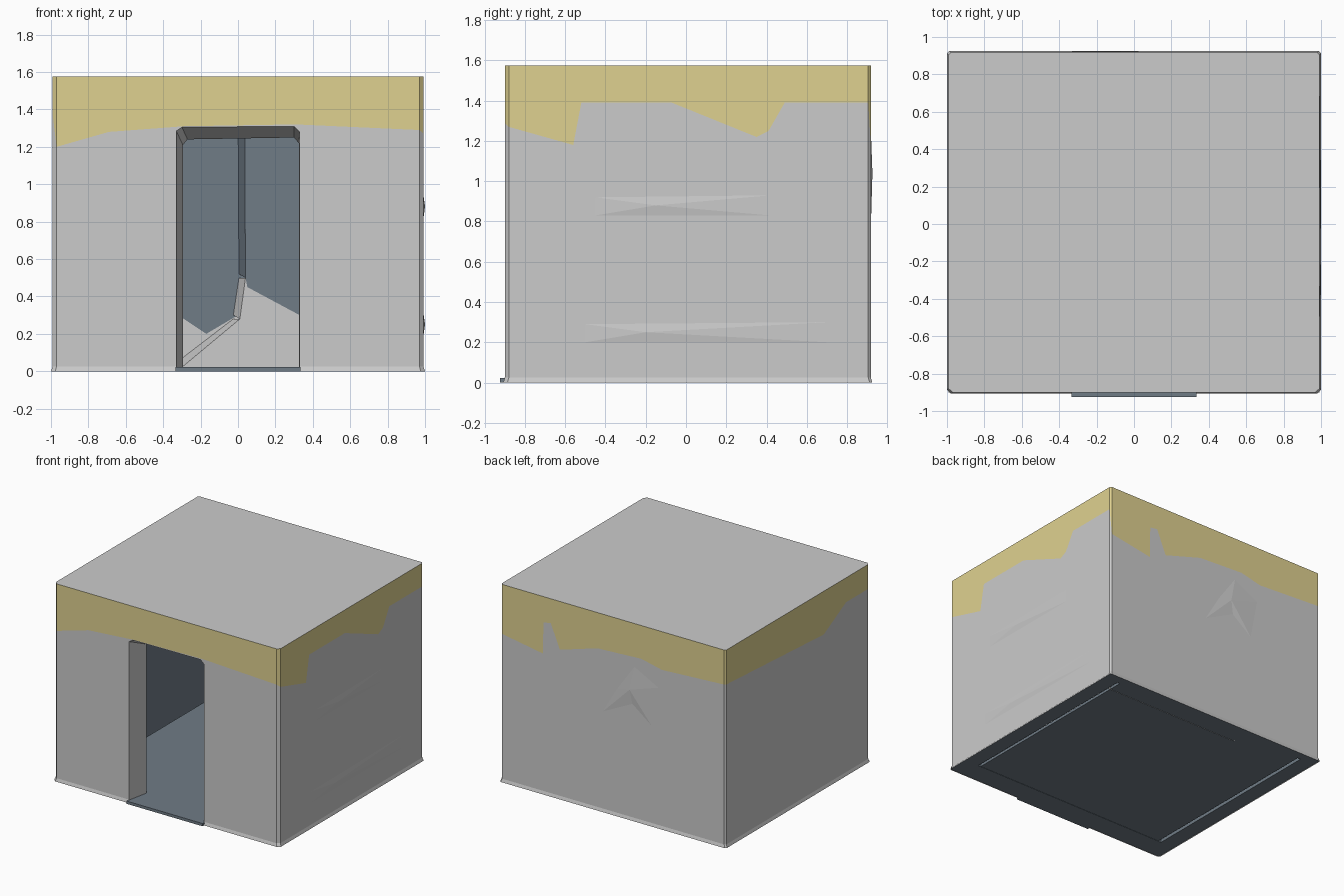
import bpy, bmesh

if "Cube" in bpy.data.objects:
    bpy.data.objects.remove(bpy.data.objects["Cube"])

X0, YF, YB, TOP = 0.992, -0.90, 0.918, 1.575      # outer shell
XI, FI, BI, CEIL = 0.87, -0.73, 0.85, 1.46        # inner room


def material(name, rgb):
    m = bpy.data.materials.new(name)
    m.diffuse_color = (*rgb, 1)
    m.use_nodes = True
    m.node_tree.nodes["Principled BSDF"].inputs["Base Color"].default_value = m.diffuse_color
    return m


YELLOW = material("faded_yellow", (0.74, 0.64, 0.28))
SLATE = material("slate", (0.16, 0.20, 0.24))


def build(name, faces, mat=None, solid=False):
    """Object from a list of polygons, each a list of points."""
    bm = bmesh.new()
    for f in faces:
        pts = [p for i, p in enumerate(f) if p != f[i - 1]]
        if len(pts) > 2:
            bm.faces.new([bm.verts.new(p) for p in pts])
    bmesh.ops.remove_doubles(bm, verts=bm.verts, dist=0.0005)
    if solid:
        bmesh.ops.recalc_face_normals(bm, faces=bm.faces)
    me = bpy.data.meshes.new(name)
    bm.to_mesh(me)
    bm.free()
    ob = bpy.data.objects.new(name, me)
    bpy.context.collection.objects.link(ob)
    if mat:
        me.materials.append(mat)
    return ob


def ring(cols, lo, hi, flip=False):
    """Vertical quads between neighbouring columns; lo/hi pick the heights."""
    out = []
    for a, b in zip(cols, cols[1:] + cols[:1]):
        if a[:2] == b[:2]:
            continue
        f = [(a[0], a[1], lo(a)), (b[0], b[1], lo(b)),
             (b[0], b[1], hi(b)), (a[0], a[1], hi(a))]
        out.append(f[::-1] if flip else f)
    return out


def box(x0, x1, y0, y1, z0, z1):
    p = [(x0, y0), (x1, y0), (x1, y1), (x0, y1)]
    return ring(p, lambda c: z0, lambda c: z1) + [
        [(x, y, z1) for x, y in p], [(x, y, z0) for x, y in p[::-1]]]


# outer columns, counter-clockwise: x, y, bottom height, paint edge height
front = [(-0.97, 0, 1.20), (-0.69, 0, 1.28), (-0.33, 0, 1.307),
         (-0.33, 1.285, 1.307), (-0.30, 1.305, 1.31), (0.30, 1.31, 1.32),
         (0.33, 1.28, 1.319), (0.33, 0, 1.319), (0.97, 0, 1.29)]
right = [(-0.88, 1.27), (-0.56, 1.18), (-0.52, 1.39), (-0.07, 1.39),
         (0.35, 1.22), (0.41, 1.25), (0.49, 1.39), (0.905, 1.39)]
back = [(0.98, 1.18), (0.62, 1.12), (0.615, 1.37), (0.55, 1.38), (0.47, 1.19),
        (0.14, 1.29), (-0.25, 1.31), (-0.43, 1.27), (-0.98, 1.30)]
left = [(0.905, 1.30), (-0.32, 1.23), (-0.60, 1.38), (-0.88, 1.38)]
outer = ([(x, YF, lo, z) for x, lo, z in front]
         + [(X0, y, 0, z) for y, z in right]
         + [(x, YB, 0, z) for x, z in back]
         + [(-X0, y, 0, z) for y, z in left])

build("outer_walls", ring(outer, lambda c: c[2], lambda c: c[3]))
build("yellow_band", ring(outer, lambda c: c[3], lambda c: TOP), YELLOW)
build("roof", [[(c[0], c[1], TOP) for i, c in enumerate(outer)
                if c[:2] != outer[i - 1][:2]]])

# small flare along the foot of the walls
foot = []
for a, b in zip(outer, outer[1:] + outer[:1]):
    if a[2] == b[2] == 0 and a[:2] != b[:2]:
        foot.append([(a[0] * 1.008, a[1] * 1.008, 0), (b[0] * 1.008, b[1] * 1.008, 0),
                     (b[0], b[1], 0.025), (a[0], a[1], 0.025)])
build("wall_foot", foot)

# slanted door reveal between outer and inner openings
o_door = [(-0.33, 0), (-0.33, 1.285), (-0.30, 1.305), (0.30, 1.31), (0.33, 1.28), (0.33, 0)]
i_door = [(-0.295, 0), (-0.295, 1.21), (-0.27, 1.24), (0.30, 1.25), (0.325, 1.22), (0.325, 0)]
reveal = []
for k in range(5):
    (a, az), (b, bz) = o_door[k], o_door[k + 1]
    (c, cz), (d, dz) = i_door[k + 1], i_door[k]
    reveal.append([(a, YF, az), (b, YF, bz), (c, FI, cz), (d, FI, dz)])
build("door_reveal", reveal)

# inner room: slate walls with bare grey patches low on the back wall
inner = ([(-XI, FI, 0, 0), (-0.295, FI, 0, 0)]
         + [(x, FI, z, z) for x, z in i_door[1:5]]
         + [(0.325, FI, 0, 0), (XI, FI, 0, 0), (XI, BI, 0, 0.3)]
         + [(x, BI, 0, z) for x, z in
            [(0.1, 0.3), (0, 0.30), (-0.17, 0.20), (-0.32, 0.30), (-0.6, 0.1)]]
         + [(-XI, BI, 0, 0)])
build("inner_walls", ring(inner, lambda c: c[3], lambda c: CEIL, True), SLATE)
build("bare_patch", [f for f in ring(inner[8:14], lambda c: c[2], lambda c: c[3], True)
                     if f[0][1] == f[1][1] == BI])
build("ceiling", [[(-XI, FI, CEIL), (-XI, BI, CEIL), (XI, BI, CEIL), (XI, FI, CEIL)]], SLATE)

# broken plaster layer on the right of the back wall
PY = 0.74
edge = [(0.035, CEIL), (0.04, 0.5), (0.01, 0.28), (-0.29, 0.03), (-0.33, 0)]
build("plaster_upper", [[(x, PY, z) for x, z in
      [edge[0], edge[1], (0.05, 0.45), (0.33, 0.30), (XI, 0.4), (XI, CEIL)]][::-1]], SLATE)
build("plaster_lower", [[(x, PY, z) for x, z in
      [edge[1], *edge[2:], (XI, 0), (XI, 0.4), (0.33, 0.30), (0.05, 0.45)]][::-1]])


def broken(a, b):
    return [(a[0], PY, a[1]), (b[0], PY, b[1]),
            (b[0] - 0.035, BI, b[1] + 0.02), (a[0] - 0.035, BI, a[1])][::-1]


build("plaster_edge_upper", [broken(edge[0], edge[1])], SLATE)
build("plaster_edge_lower", [broken(edge[k], edge[k + 1]) for k in (1, 2, 3)])

# floor slab with a tongue through the doorway, narrow slits left at the sides
build("floor", box(-0.845, 0.845, FI, BI, 0.002, 0.022), SLATE, True)
build("door_sill", box(-0.335, 0.335, -0.925, FI, 0, 0.022), SLATE, True)

# underside of the walls
rims = [(-X0, -XI, YF, YB), (XI, X0, YF, YB), (-XI, XI, BI, YB),
        (-XI, -0.33, YF, FI), (0.33, XI, YF, FI)]
build("wall_underside", [[(a, c, 0), (a, d, 0), (b, d, 0), (b, c, 0)]
                         for a, b, c, d in rims], SLATE)


# shallow worn relief on the walls
def relief(name, pts, apex):
    build(name, [[p, q, apex] for p, q in zip(pts, pts[1:] + pts[:1])])


relief("back_dent", [(x, YB + 0.001, z) for x, z in
       [(-0.19, 1.23), (-0.40, 1.12), (-0.34, 0.80), (-0.17, 0.93),
        (0.09, 0.80), (-0.04, 1.02)]][::-1][::-1][::-1], (-0.15, YB + 0.008, 1.04))
for zc, y0, y1 in [(0.88, -0.45, 0.42), (0.25, -0.5, 0.7)]:
    relief("side_bulge", [(X0 + 0.001, y0, zc - 0.05), (X0 + 0.001, y1, zc - 0.05),
           (X0 + 0.001, y1, zc + 0.05), (X0 + 0.001, y0, zc + 0.04)],
           (X0 + 0.008, y0 + 0.3, zc))
